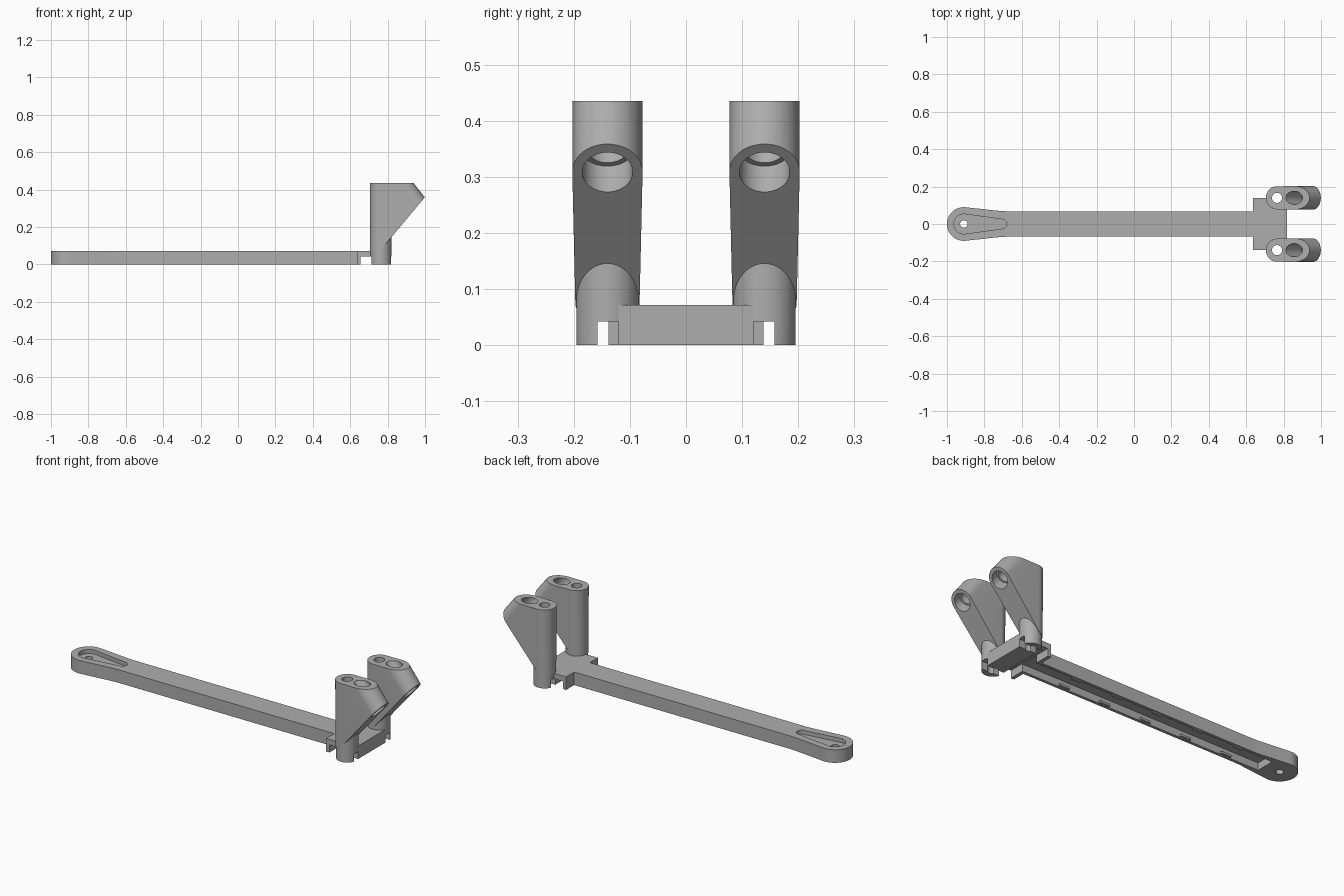
import bpy, bmesh, math
from mathutils import Vector, Matrix

if "Cube" in bpy.data.objects:
    bpy.data.objects.remove(bpy.data.objects["Cube"], do_unlink=True)

GREY = (0.42, 0.42, 0.42, 1)
mat = bpy.data.materials.new("plain grey")
mat.use_nodes = True
mat.diffuse_color = GREY
mat.node_tree.nodes["Principled BSDF"].inputs["Base Color"].default_value = GREY

SEG = 48
THICK = 0.072
POST_X, POST_Y = 0.765, 0.14
TILT = Vector((-0.62, 0, 0.78)).normalized()   # axis of the slanted socket


def finish(bm, name):
    bmesh.ops.recalc_face_normals(bm, faces=bm.faces)
    mesh = bpy.data.meshes.new(name)
    bm.to_mesh(mesh)
    bm.free()
    mesh.materials.append(mat)
    ob = bpy.data.objects.new(name, mesh)
    bpy.context.scene.collection.objects.link(ob)
    return ob


def box(name, x, y, z):
    bm = bmesh.new()
    bmesh.ops.create_cube(bm, size=1)
    for v in bm.verts:
        v.co = [r[0] + (c + 0.5) * (r[1] - r[0]) for c, r in zip(v.co, (x, y, z))]
    return finish(bm, name)


def rod(name, a, b, radius):
    a, b = Vector(a), Vector(b)
    turn = (b - a).to_track_quat('Z', 'Y').to_matrix().to_4x4()
    bm = bmesh.new()
    bmesh.ops.create_cone(bm, cap_ends=True, segments=SEG, radius1=radius, radius2=radius,
                          depth=(b - a).length, matrix=Matrix.Translation((a + b) / 2) @ turn)
    return finish(bm, name)


def hull(points):
    bm = bmesh.new()
    for p in points:
        bm.verts.new(p)
    out = bmesh.ops.convex_hull(bm, input=bm.verts)
    loose = [g for g in out["geom_interior"] if isinstance(g, bmesh.types.BMVert)]
    bmesh.ops.delete(bm, geom=loose, context='VERTS')
    return bm


def ring(x, y, z, rx, ry):
    steps = [2 * math.pi * i / SEG for i in range(SEG)]
    return [(x + rx * math.cos(t), y + ry * math.sin(t), z) for t in steps]


def prism(name, outline, z0, z1):
    bm = bmesh.new()
    face = bm.faces.new([bm.verts.new((x, y, z0)) for x, y in outline])
    up = bmesh.ops.extrude_face_region(bm, geom=[face])["geom"]
    bmesh.ops.translate(bm, vec=(0, 0, z1 - z0),
                        verts=[g for g in up if isinstance(g, bmesh.types.BMVert)])
    return finish(bm, name)


def combine(ob, tools, operation):
    for tool in tools:
        mod = ob.modifiers.new("shape", 'BOOLEAN')
        mod.object, mod.operation, mod.solver = tool, operation, 'EXACT'
    graph = bpy.context.evaluated_depsgraph_get()
    mesh = bpy.data.meshes.new_from_object(ob.evaluated_get(graph))
    ob.modifiers.clear()
    ob.data = mesh
    for tool in tools:
        bpy.data.objects.remove(tool, do_unlink=True)


def channel():
    return box("channel_cutter", (-0.82, 0.68), (-0.052, 0.052), (-0.1, 0.04))


# Long arm with a rounded, wider end
EYE = -0.91
arc = [math.radians(82 + 196 * i / 32) for i in range(33)]
outline = [(EYE + 0.09 * math.cos(t), 0.09 * math.sin(t)) for t in arc]
outline += [(-0.72, -0.07), (-0.68, -0.068), (0.637, -0.068),
            (0.637, 0.068), (-0.68, 0.068), (-0.72, 0.07)]
arm = prism("arm", outline, 0, THICK)

# Teardrop recess, eye hole and hollow underside
pocket = finish(hull([p for z in (0.05, 0.1) for p in
                      ring(EYE, 0, z, 0.053, 0.053) + ring(-0.705, 0, z, 0.025, 0.025)]), "pocket")
eye = rod("eye", (EYE, 0, -0.1), (EYE, 0, 0.1), 0.02)
combine(arm, [channel(), pocket, eye], 'DIFFERENCE')

# Small clips along both channel walls
for i in range(5):
    x = 0.40 - 0.253 * i
    for side in (-1, 1):
        y = sorted((side * 0.038, side * 0.055))
        box("channel_clip", (x - 0.03, x + 0.03), y, (0.001, 0.012))

# Base: cross flange, bridge plate and front block
base = box("base", (0.635, 0.655), (-0.138, 0.138), (0, THICK))
bridge = box("bridge", (0.64, 0.765), (-0.138, 0.138), (0.042, THICK))
block = box("block", (0.715, 0.817), (-0.12, 0.12), (0, THICK))
combine(base, [bridge, block], 'UNION')
bores = [rod("bore", (POST_X, s * POST_Y, -0.1), (POST_X, s * POST_Y, 0.6), 0.027) for s in (-1, 1)]
combine(base, [channel()] + bores, 'DIFFERENCE')


def post(name, side):
    y = side * POST_Y
    mouth = Vector((0.957, y, 0.308))
    # Head: upright post blended into a slanted socket, undercut by a flat slope
    low = mouth - TILT * 0.2
    tilt_turn = TILT.to_track_quat('Z', 'Y').to_matrix()
    points = ring(POST_X, y, 0.435, 0.06, 0.0615) + ring(POST_X, y, 0.05, 0.058, 0.057)
    points += ring(0.859, y, 0.435, 0.08, 0.0625)
    points += [low + tilt_turn @ Vector(p) for p in ring(0, 0, 0, 0.0625, 0.0625)]
    bm = hull(points)
    for spot, normal in (((1.0, y, 0.36), (0.77, 0, -0.645)), ((0, 0, 0.066), (0, 0, -1))):
        cut = bmesh.ops.bisect_plane(bm, geom=bm.verts[:] + bm.edges[:] + bm.faces[:],
                                     plane_co=spot, plane_no=normal, clear_outer=True)
        rim = [g for g in cut["geom_cut"] if isinstance(g, bmesh.types.BMEdge)]
        bmesh.ops.contextual_create(bm, geom=rim)
    ob = finish(bm, name)
    combine(ob, [rod("foot", (POST_X, y, 0), (POST_X, y, 0.25), 0.0555)], 'UNION')
    # Upright bore, stepped slanted socket and the slot under the foot
    edges = sorted((side * 0.12, side * 0.158))
    combine(ob, [
        rod("bore", (POST_X, y, -0.1), (POST_X, y, 0.6), 0.027),
        rod("socket", mouth - TILT * 0.15, mouth + TILT * 0.4, 0.035),
        rod("counterbore", mouth - TILT * 0.15, mouth + TILT * 0.05, 0.045),
        box("slot", (0.65, 0.88), edges, (-0.1, 0.042))], 'DIFFERENCE')
    return ob


parts = [arm, base, post("right_post", -1), post("left_post", 1)]

# Smooth the round walls, keep the edges crisp
for ob in parts:
    bpy.ops.object.select_all(action='DESELECT')
    ob.select_set(True)
    bpy.context.view_layer.objects.active = ob
    bpy.ops.object.shade_smooth_by_angle(angle=math.radians(30))
